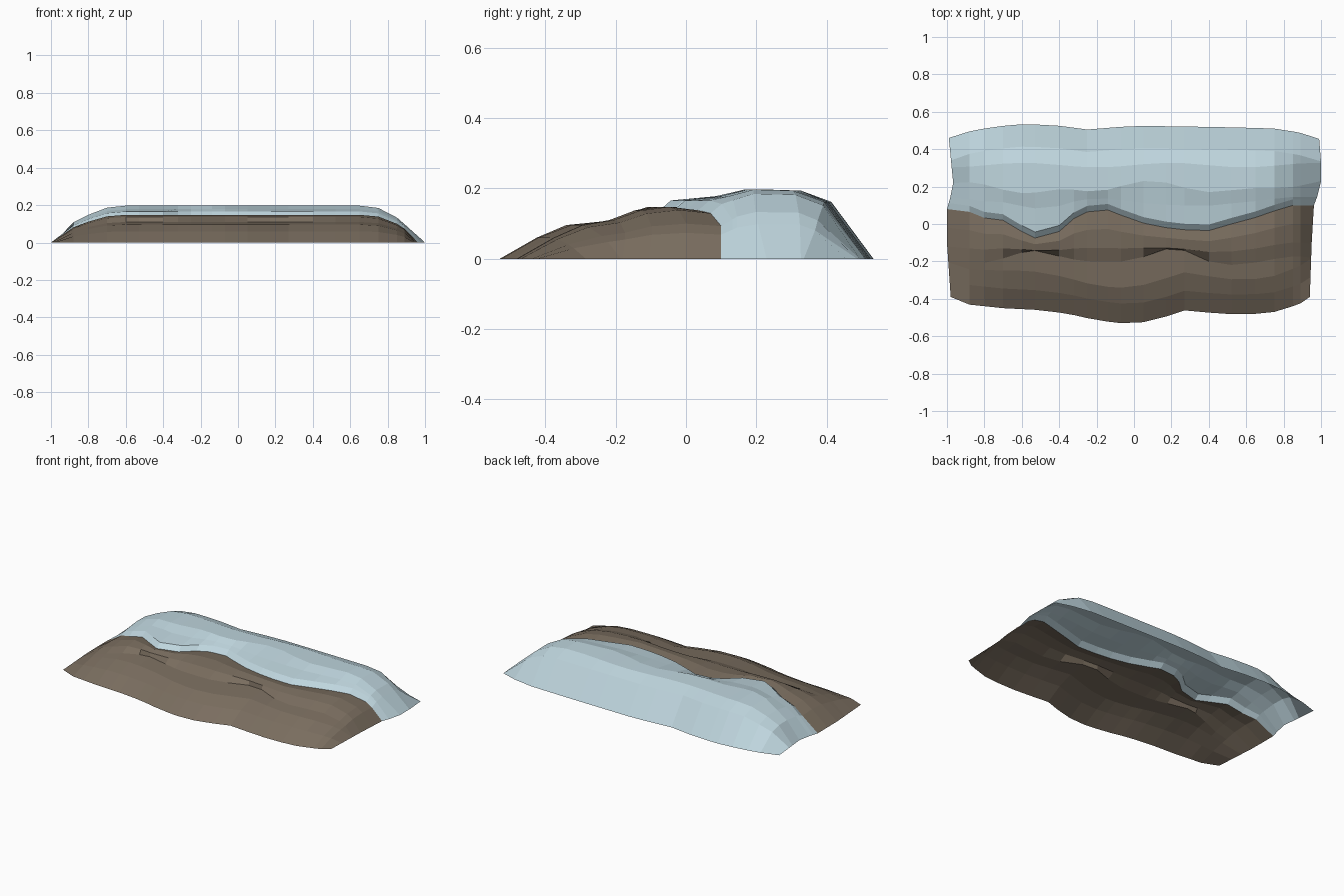
import bpy, bmesh, math

if "Cube" in bpy.data.objects:
    bpy.data.objects.remove(bpy.data.objects["Cube"])


def curve(points):
    """Piecewise linear function through (x, value) points."""
    def f(x):
        if x <= points[0][0]:
            return points[0][1]
        for (a, va), (b, vb) in zip(points, points[1:]):
            if x <= b:
                return va + (vb - va) * (x - a) / (b - a)
        return points[-1][1]
    return f


# Plan outlines, y as a function of x
front = curve([(-1, -.39), (-.89, -.43), (-.7, -.45), (-.5, -.46), (-.35, -.48), (-.2, -.515),
               (-.07, -.53), (.05, -.525), (.17, -.495), (.25, -.46), (.47, -.48), (.6, -.485),
               (.75, -.47), (.88, -.43), (.95, -.39)])
seam = curve([(-1, .08), (-.9, .075), (-.82, .035), (-.7, .02), (-.6, -.04), (-.53, -.075),
              (-.4, -.04), (-.32, .03), (-.25, .065), (-.14, .075), (0, .02), (.1, -.01),
              (.25, -.03), (.4, -.035), (.52, 0), (.65, .035), (.75, .07), (.85, .1), (1, .1)])
back = curve([(-1, .46), (-.88, .495), (-.75, .52), (-.58, .535), (-.4, .525), (-.25, .505),
              (0, .525), (.35, .52), (.6, .515), (.75, .51), (.88, .49), (1, .455)])
# End outlines, x as a function of y
left_end = curve([(-.39, -.98), (-.1, -1), (.08, -1), (.2, -.965), (.46, -.99)])
right_end = curve([(-.39, .94), (-.1, .95), (.1, .962), (.2, 1), (.33, 1), (.455, .99)])
# Height falling off toward both ends
falloff = curve([(-1, 0), (-.88, .55), (-.73, .93), (-.6, 1), (.65, 1), (.78, .92), (.88, .57), (.96, 0)])


def bump(x, centre, width):
    return math.exp(-((x - centre) / width) ** 2)


def ledge(x):
    return -.135 + .25 * seam(x) + .012 * math.sin(9 * x)


def lower_ledge(x):
    return ledge(x) - .075 + .075 * max(bump(x, -.52, .16), bump(x, .22, .17))


def ice_ledge(x):
    return .19 + .025 * math.sin(6 * x + 1.6) + .012 * math.sin(13 * x)


# Rows of each layer: (y function, height)
ROCK = [(front, 0),
        (lambda x: front(x) + .105, .06),
        (lambda x: front(x) + .195 + .01 * math.sin(8 * x), .096),
        (lower_ledge, .11),
        (ledge, .137),
        (lambda x: (ledge(x) + seam(x)) / 2, .148),
        (seam, .138)]
ICE = [(seam, .138),
       (lambda x: seam(x) + .032, .166),
       (lambda x: .11 + .35 * seam(x), .178),
       (lambda x: ice_ledge(x) - .03 * bump(x, -.22, .15) + .01, .197),
       (lambda x: .315 + .012 * math.sin(8 * x), .194),
       (lambda x: back(x) - .12, .162),
       (back, 0)]
COLUMNS = [-1, -.88, -.8, -.7, -.6, -.53, -.4, -.32, -.25, -.14, -.07, .05, .17, .27,
           .4, .52, .65, .75, .85, .89, 1]


def material(name, rgb):
    m = bpy.data.materials.new(name)
    m.diffuse_color = (*rgb, 1)
    m.use_nodes = True
    m.node_tree.nodes["Principled BSDF"].inputs["Base Color"].default_value = m.diffuse_color
    return m


def layer(name, rows, mat):
    """Open shell stitched from wavy rows, sloping to the ground at the ends."""
    bm = bmesh.new()
    grid = []
    for yf, h in rows:
        line = []
        for i, c in enumerate(COLUMNS):
            y, x, k = yf(c), c, falloff(c)
            if i == 0:
                x, k = left_end(y), 0
            elif i == len(COLUMNS) - 1:
                x, k = right_end(y), 0
            line.append(bm.verts.new((x, y, h * k)))
        grid.append(line)
    for a, b in zip(grid, grid[1:]):
        for i in range(len(COLUMNS) - 1):
            bm.faces.new((a[i], a[i + 1], b[i + 1], b[i]))
    me = bpy.data.meshes.new(name)
    bm.to_mesh(me)
    bm.free()
    me.materials.append(mat)
    ob = bpy.data.objects.new(name, me)
    bpy.context.collection.objects.link(ob)


layer("rock_bank", ROCK, material("brown rock", (.195, .155, .115)))
layer("ice_cap", ICE, material("pale blue ice", (.52, .67, .73)))
